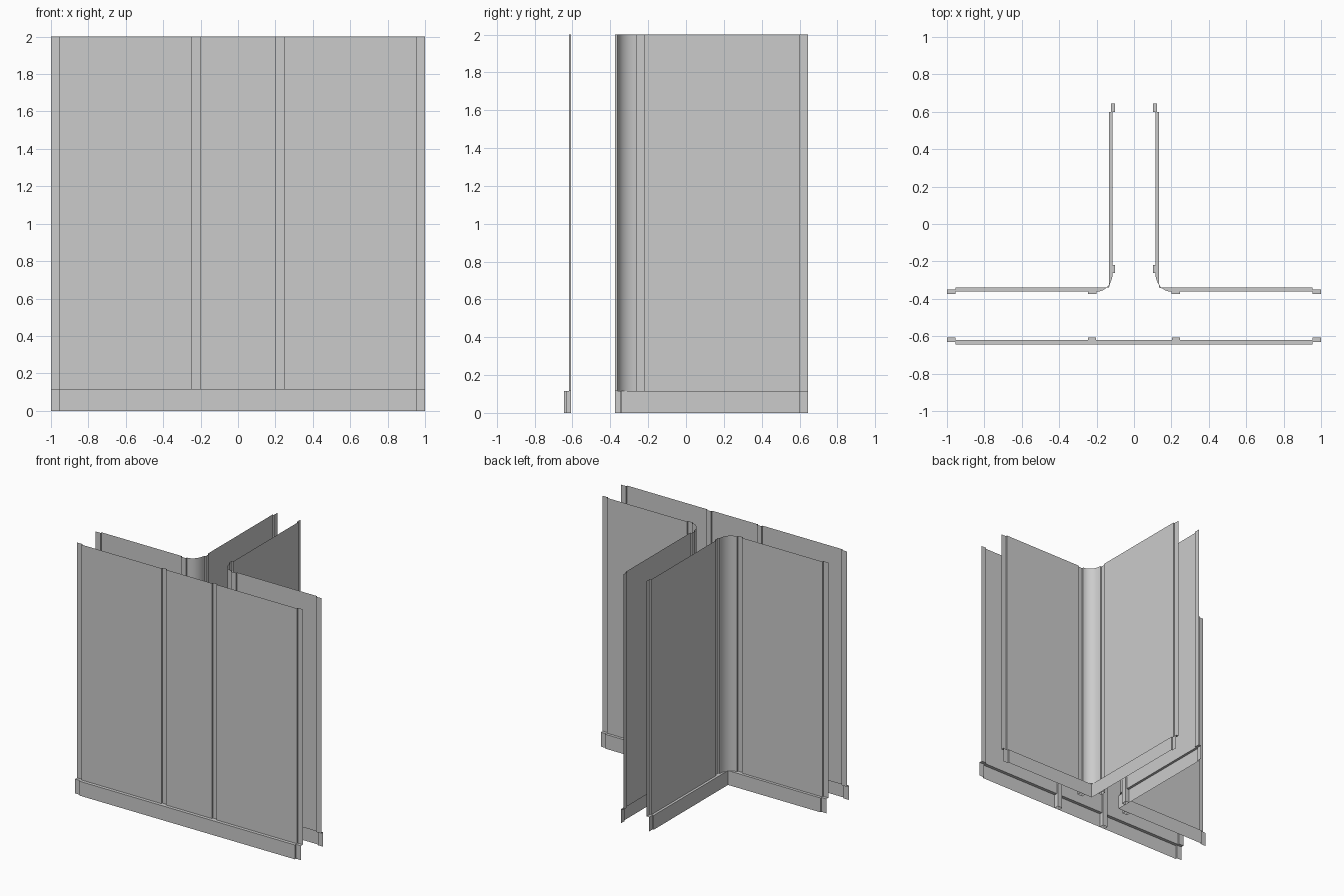
import bpy
import math

if "Cube" in bpy.data.objects:
    bpy.data.objects.remove(bpy.data.objects["Cube"])

H, LEDGE = 2.0, 0.115


def sheet(name, rows):
    """Skin matching rows of 3D points, ordered top to bottom."""
    n = len(rows[0])
    verts = [p for row in rows for p in row]
    faces = []
    for r in range(len(rows) - 1):
        for i in range(n - 1):
            a, b = r * n + i, (r + 1) * n + i
            faces.append((a, b, b + 1, a + 1))
    me = bpy.data.meshes.new(name)
    me.from_pydata(verts, [], faces)
    me.validate()
    ob = bpy.data.objects.new(name, me)
    bpy.context.collection.objects.link(ob)
    bpy.ops.object.select_all(action='DESELECT')
    ob.select_set(True)
    bpy.context.view_layer.objects.active = ob
    bpy.ops.object.shade_smooth_by_angle(angle=math.radians(30))
    return ob


def at(path, z):
    return [(x, y, z) for x, y in path]


def wall(name, upper, lower):
    """Wall face, underside ledge and recessed skirting."""
    sheet(name, [at(upper, H), at(upper, LEDGE), at(lower, LEDGE), at(lower, 0)])


def mirror(path):
    return [(-x, y) for x, y in reversed(path)]


# Long front wall with end pilasters and two middle pilasters
half_up = [(1, -.607), (.955, -.607), (.955, -.619), (.245, -.619),
           (.245, -.607), (.203, -.607), (.203, -.619)]
half_lo = [(1, -.632), (.955, -.632), (.955, -.645), (.245, -.645),
           (.245, -.645), (.203, -.645), (.203, -.645)]
wall("front_wall", half_up + mirror(half_up), half_lo + mirror(half_lo))

# Corner walls: side arm, pilaster, rounded corner, pilaster, back wall
SEG = 8
arc_up, arc_lo = [], []
for i in range(SEG + 1):
    a = math.pi / 2 * i / SEG
    arc_up.append((.2 - .086 * math.cos(a), -.262 - .1 * math.sin(a)))
    t = i / (SEG / 2)
    arc_lo.append((.134, -.262 - .078 * t) if t <= 1 else (.134 + .066 * (t - 1), -.34))

corner_up = ([(.102, .645), (.102, .6), (.114, .6), (.114, -.22), (.102, -.22), (.102, -.262)]
             + arc_up
             + [(.2, -.374), (.245, -.374), (.245, -.362), (.955, -.362),
                (.955, -.374), (1, -.374)])
corner_lo = ([(.124, .645), (.124, .6), (.134, .6), (.134, -.22), (.134, -.22), (.134, -.262)]
             + arc_lo
             + [(.2, -.34), (.245, -.34), (.245, -.34), (.955, -.34),
                (.955, -.35), (1, -.35)])
wall("right_corner_wall", corner_up, corner_lo)
wall("left_corner_wall", mirror(corner_up), mirror(corner_lo))

# Feet of the middle pilasters, running down to the floor over the skirting
feet = {
    "front_pilaster_foot": [(.245, -.645), (.245, -.607), (.203, -.607), (.203, -.645)],
    "back_pilaster_foot": [(.2, -.34), (.2, -.374), (.245, -.374), (.245, -.34)],
    "arm_pilaster_foot": [(.134, -.22), (.102, -.22), (.102, -.262), (.134, -.262)],
}
for name, path in feet.items():
    for side, p in (("right", path), ("left", mirror(path))):
        sheet(side + "_" + name, [at(p, LEDGE), at(p, 0)])
